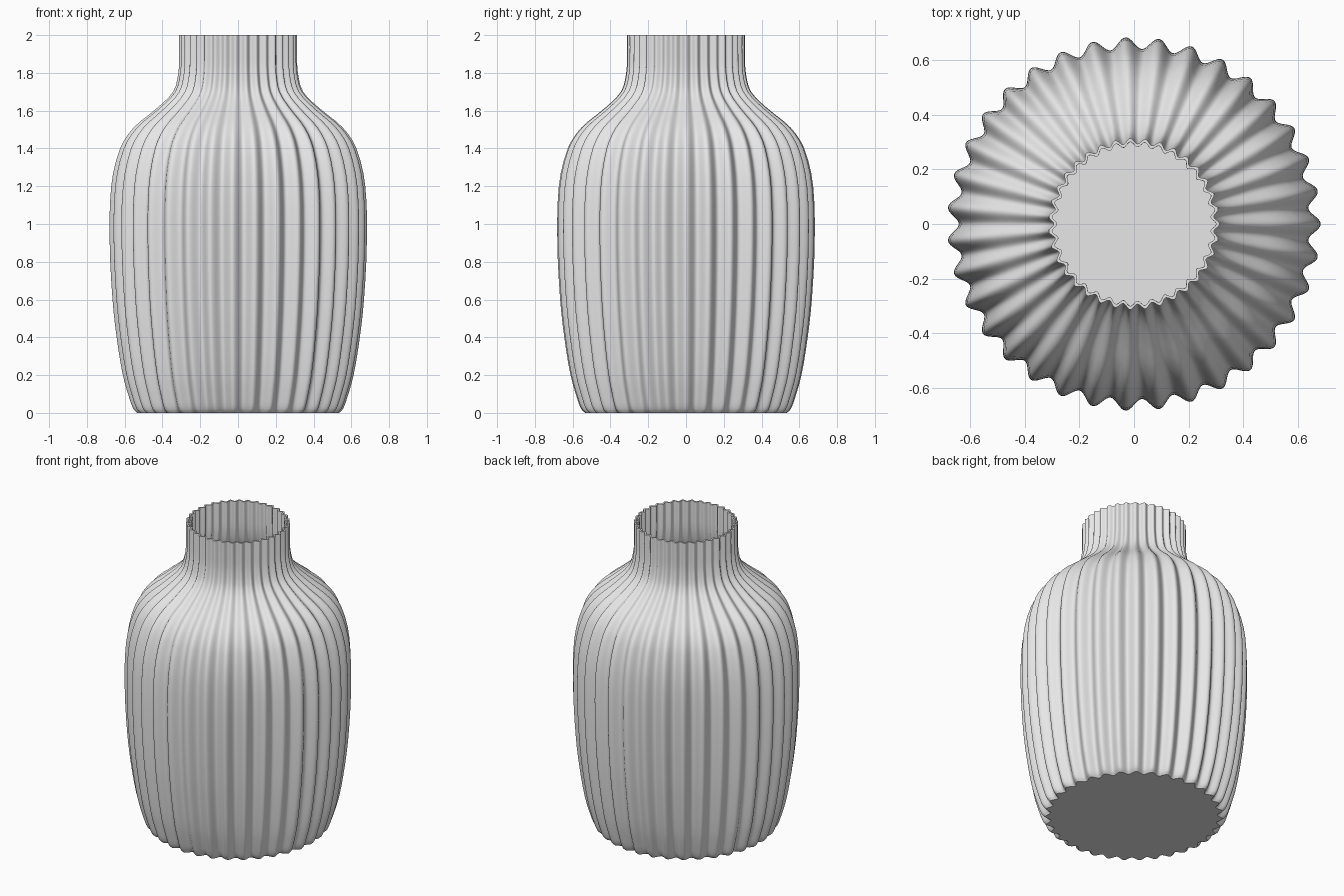
import bpy, bmesh, math
from mathutils import Vector

cube = bpy.data.objects.get("Cube")
if cube:
    bpy.data.objects.remove(cube, do_unlink=True)

RIBS = 35
STEPS = 16            # segments per rib
DEPTH = 0.031         # rib height relative to radius
WALL = 0.013

# Crest silhouette as (radius, height)
CREST = [(0.535, 0), (0.555, 0.02), (0.575, 0.07), (0.612, 0.2), (0.645, 0.4),
         (0.667, 0.6), (0.682, 0.9), (0.674, 1.2), (0.627, 1.4), (0.555, 1.51),
         (0.435, 1.61), (0.345, 1.7), (0.317, 1.8), (0.313, 1.9), (0.313, 2)]


def smooth_path(points, cuts):
    """Catmull-Rom curve through the points, with chord-scaled tangents."""
    p = [Vector(q) for q in points]
    tangents = []
    for i in range(len(p)):
        a, b = p[max(i - 1, 0)], p[min(i + 1, len(p) - 1)]
        tangents.append((b - a).normalized())
    path = []
    for i in range(len(p) - 1):
        span = (p[i + 1] - p[i]).length
        for k in range(cuts):
            t = k / cuts
            s = t * t * (3 - 2 * t)
            path.append(p[i].lerp(p[i + 1], s)
                        + tangents[i] * span * t * (1 - t) ** 2
                        - tangents[i + 1] * span * t * t * (1 - t))
    return path + [p[-1]]


def inset_path(path, dist):
    """Profile moved inward along its normal, kept between floor and rim."""
    inner = []
    for i, q in enumerate(path):
        d = (path[min(i + 1, len(path) - 1)] - path[max(i - 1, 0)]).normalized()
        m = q + Vector((-d.y, d.x)) * dist
        if m.y > dist * 1.3 and m.y < 2:
            inner.append(m)
    floor = Vector((inner[0].x - dist / 3, dist))
    rim = Vector((path[-1].x - dist, path[-1].y))
    if rim.y - inner[-1].y < dist / 4:
        inner.pop()
    return [floor] + inner + [rim]


def ribbed_ring(bm, radius, z):
    n = RIBS * STEPS
    ring = []
    for i in range(n):
        a = math.tau * i / n
        r = radius * (1 - DEPTH * (1 - math.cos(RIBS * a)))
        ring.append(bm.verts.new((r * math.cos(a), r * math.sin(a), z)))
    return ring


# Outer wall, rim and inner wall as one continuous ribbed skin
outer = smooth_path(CREST, 3)
inner = inset_path(outer, WALL)
bm = bmesh.new()
rings = [ribbed_ring(bm, q.x, q.y) for q in outer + inner[::-1]]
for low, high in zip(rings, rings[1:]):
    for i in range(len(low)):
        j = (i + 1) % len(low)
        bm.faces.new((low[i], low[j], high[j], high[i]))

# Underside and inside floor
bm.faces.new(rings[0][::-1])
bm.faces.new(rings[-1])
mesh = bpy.data.meshes.new("ribbed_vase")
bm.to_mesh(mesh)
bm.free()

vase = bpy.data.objects.new("ribbed_vase", mesh)
bpy.context.collection.objects.link(vase)

# Single plain grey
grey = bpy.data.materials.new("light_grey")
grey.use_nodes = True
color = (0.8, 0.8, 0.8, 1)
grey.diffuse_color = color
grey.node_tree.nodes["Principled BSDF"].inputs["Base Color"].default_value = color
mesh.materials.append(grey)

bpy.ops.object.select_all(action="DESELECT")
vase.select_set(True)
bpy.context.view_layer.objects.active = vase
bpy.ops.object.shade_smooth_by_angle(angle=math.radians(40))
